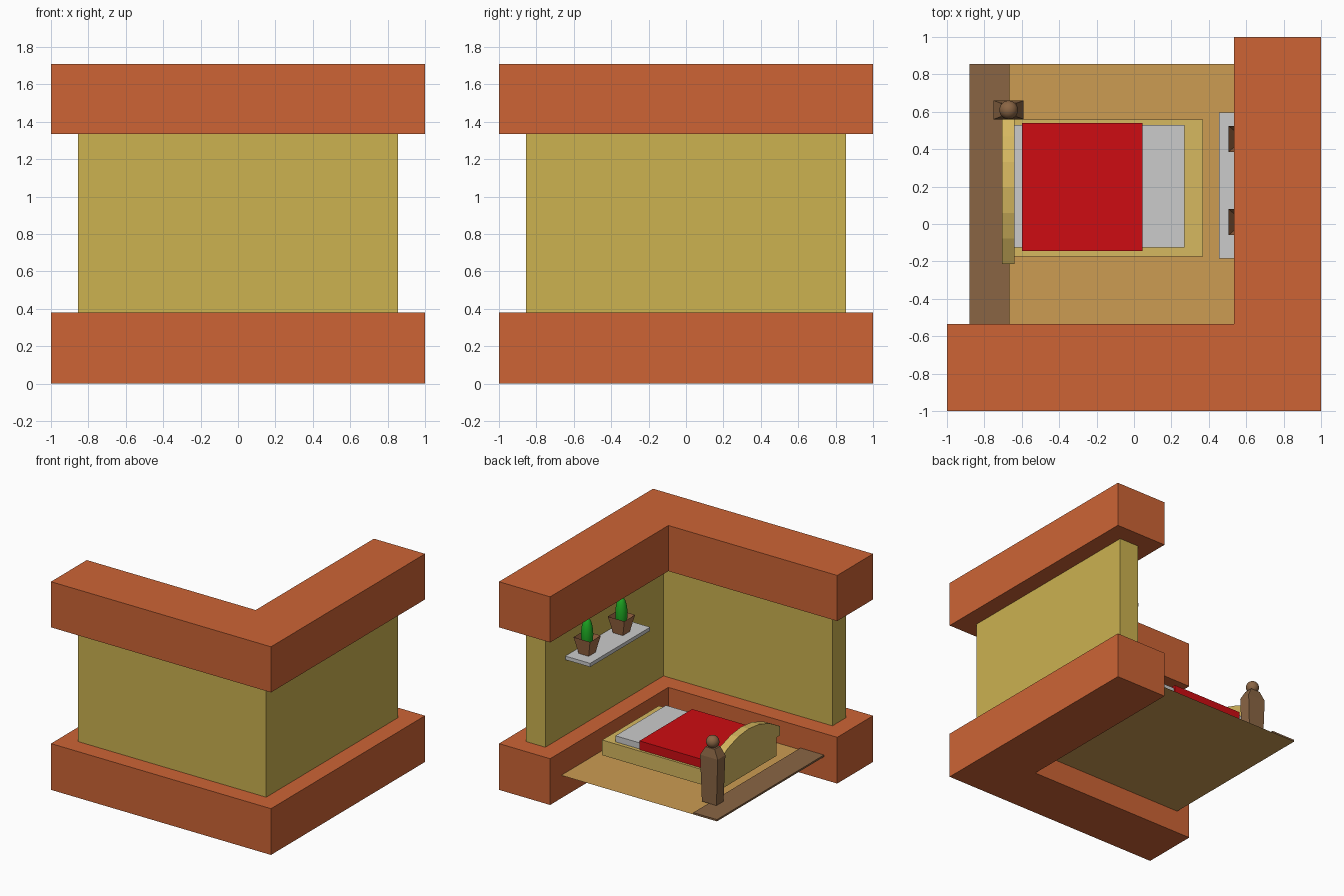
import bpy, bmesh, math
from mathutils import Vector

if "Cube" in bpy.data.objects:
    bpy.data.objects.remove(bpy.data.objects["Cube"])


def mat(name, r, g, b):
    # sRGB 0-255 values to linear diffuse colour
    lin = [(c / 255 / 12.92) if c < 11 else ((c / 255 + 0.055) / 1.055) ** 2.4 for c in (r, g, b)]
    m = bpy.data.materials.new(name)
    m.diffuse_color = (*lin, 1)
    m.use_nodes = True
    m.node_tree.nodes["Principled BSDF"].inputs["Base Color"].default_value = m.diffuse_color
    return m


BRICK = mat("terracotta", 205, 100, 53)
WALL = mat("mustard", 204, 178, 80)
FLOOR = mat("light_wood", 204, 156, 82)
DARK = mat("dark_wood", 138, 101, 68)
BED = mat("bed_wood", 214, 184, 96)
RED = mat("red", 205, 12, 18)
POT = mat("clay", 165, 110, 72)
GREEN = mat("green", 30, 170, 35)


def finish(name, bm, material=None):
    bmesh.ops.recalc_face_normals(bm, faces=bm.faces)
    me = bpy.data.meshes.new(name)
    bm.to_mesh(me)
    bm.free()
    ob = bpy.data.objects.new(name, me)
    bpy.context.collection.objects.link(ob)
    if material:
        me.materials.append(material)
    return ob


def prism(name, pts, offset, material=None):
    # extrude a closed outline of 3D points along an offset
    bm = bmesh.new()
    face = bm.faces.new([bm.verts.new(p) for p in pts])
    new = bmesh.ops.extrude_face_region(bm, geom=[face])["geom"]
    bmesh.ops.translate(bm, vec=Vector(offset),
                        verts=[v for v in new if isinstance(v, bmesh.types.BMVert)])
    return finish(name, bm, material)


def box(name, x0, x1, y0, y1, z0, z1, material=None):
    return prism(name, [(x0, y0, z0), (x1, y0, z0), (x1, y1, z0), (x0, y1, z0)],
                 (0, 0, z1 - z0), material)


def l_shape(name, out, inn, z0, z1, material):
    # L-shaped run along the front and the right
    pts = [(-out, -out), (out, -out), (out, out), (inn, out), (inn, -inn), (-out, -inn)]
    return prism(name, [(x, y, z0) for x, y in pts], (0, 0, z1 - z0), material)


def loft(name, cx, cy, rings, material, top=True):
    # rectangular rings (half x, half y, z) joined upwards
    bm = bmesh.new()
    loops = [[bm.verts.new((cx + sx * hx, cy + sy * hy, z))
              for sx, sy in ((-1, -1), (1, -1), (1, 1), (-1, 1))] for hx, hy, z in rings]
    for a, b in zip(loops, loops[1:]):
        for i in range(4):
            j = (i + 1) % 4
            bm.faces.new((a[i], a[j], b[j], b[i]))
    bm.faces.new(loops[0][::-1])
    if top:
        bm.faces.new(loops[-1])
    return finish(name, bm, material)


def ball(name, loc, radii, material):
    bm = bmesh.new()
    bmesh.ops.create_uvsphere(bm, u_segments=24, v_segments=14, radius=1)
    bmesh.ops.scale(bm, vec=radii, verts=bm.verts)
    for f in bm.faces:
        f.smooth = True
    ob = finish(name, bm, material)
    ob.location = loc
    return ob


# Room shell
l_shape("wall_base", 1.0, 0.535, 0, 0.38, BRICK)
l_shape("wall", 0.855, 0.68, 0.38, 1.335, WALL)
l_shape("wall_cap", 1.0, 0.535, 1.335, 1.71, BRICK)

# Floor sheet and dark edge plank
bm = bmesh.new()
bm.faces.new([bm.verts.new((x, y, 0.188)) for x, y in
              ((-0.88, -0.54), (0.54, -0.54), (0.54, 0.855), (-0.88, 0.855))])
finish("floor", bm, FLOOR)
box("floor_plank", -0.88, -0.665, -0.535, 0.855, 0.189, 0.203, DARK)

# Bed
box("bed_frame", -0.65, 0.37, -0.175, 0.56, 0.285, 0.41, BED)
box("mattress", -0.64, 0.27, -0.125, 0.53, 0.40, 0.46)
box("blanket", -0.60, 0.045, -0.145, 0.54, 0.405, 0.482, RED)
box("footboard_panel", -0.70, -0.64, -0.175, 0.56, 0.285, 0.46, BED)

# Arched footboard top in six flat segments
arch = [(-0.705, 0.195 + 0.41 * t, 0.515 + 0.135 * (1 - t * t))
        for t in [i / 3 - 1 for i in range(7)]]
arch += [(-0.705, 0.605, 0.44), (-0.705, -0.215, 0.44)]
prism("footboard_arch", arch, (0.065, 0, 0), BED)

# Bed post and knob
loft("bed_post", -0.67, 0.61,
     [(0.066, 0.046, 0.203), (0.08, 0.05, 0.585), (0.042, 0.036, 0.655)], DARK)
ball("bed_post_knob", (-0.67, 0.61, 0.695), (0.05, 0.05, 0.05), DARK)

# Wall shelf with potted cacti
box("shelf", 0.455, 0.69, -0.185, 0.595, 1.0, 1.03)
for n, y in enumerate((0.455, 0.01), 1):
    loft(f"plant_pot_{n}", 0.58, y, [(0.045, 0.045, 1.03), (0.075, 0.07, 1.165)], POT, top=False)
    ball(f"cactus_{n}", (0.58, y, 1.185), (0.046, 0.046, 0.135), GREEN)
